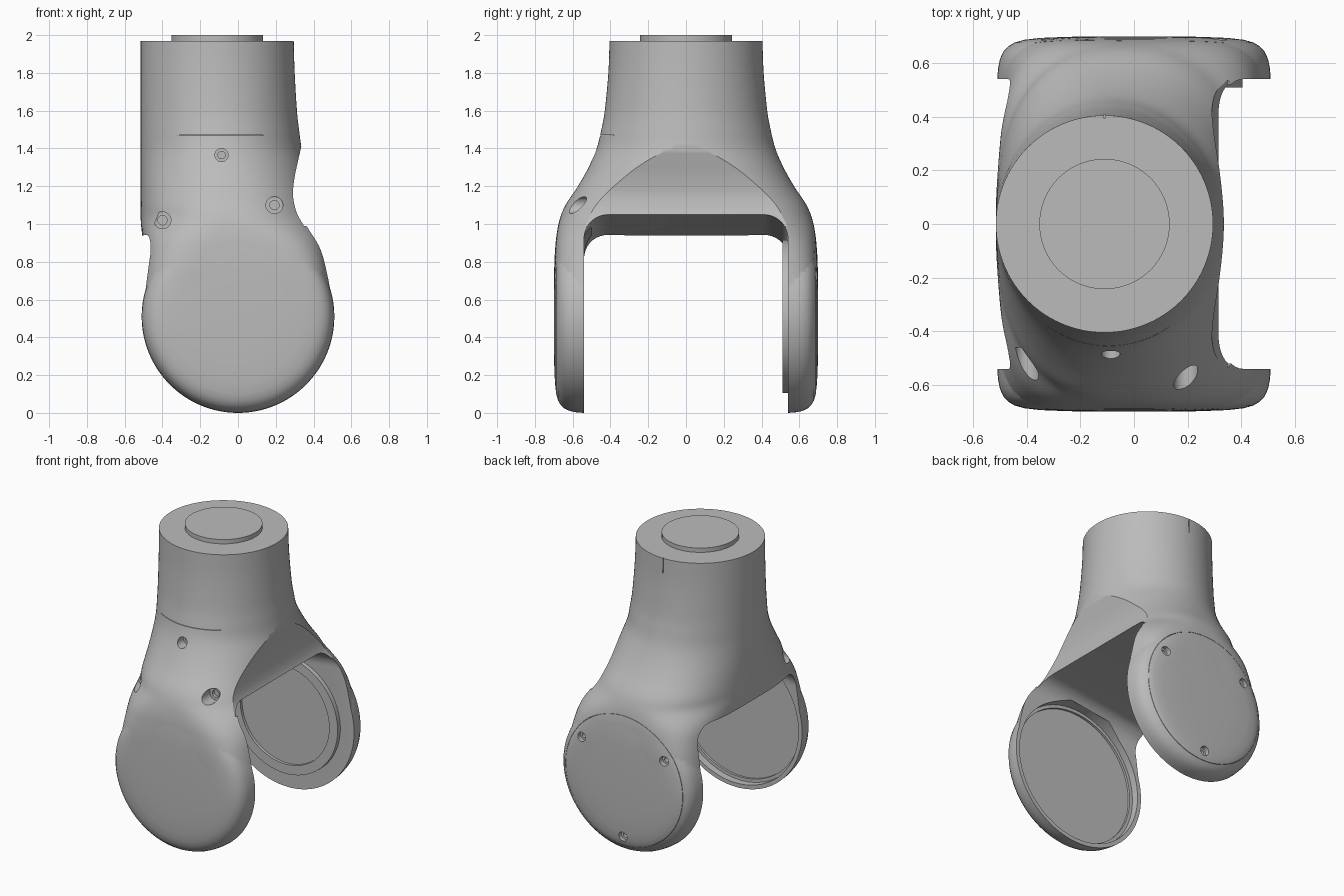
import bpy, bmesh
from math import sin, cos, pi, radians

cube = bpy.data.objects.get("Cube")
if cube:
    bpy.data.objects.remove(cube, do_unlink=True)

grey = bpy.data.materials.new("satin grey")
grey.use_nodes = True
colour = (0.5, 0.5, 0.5, 1)
grey.diffuse_color = colour
grey.node_tree.nodes["Principled BSDF"].inputs["Base Color"].default_value = colour

HUB_Z = 0.51      # height of the fork axis
NECK_X = -0.11    # offset of the neck axis
INNER_Y = 0.54    # inner face of each arm


def loft(name, rings, wrap=False):
    """Skin a list of equal rings; cap the ends or wrap round to the start."""
    bm = bmesh.new()
    loops = [[bm.verts.new(p) for p in ring] for ring in rings]
    count = len(loops[0])
    pairs = list(zip(loops, loops[1:]))
    if wrap:
        pairs.append((loops[-1], loops[0]))
    else:
        bm.faces.new(loops[0])
        bm.faces.new(loops[-1])
    for a, b in pairs:
        for i in range(count):
            j = (i + 1) % count
            bm.faces.new((a[i], a[j], b[j], b[i]))
    bmesh.ops.recalc_face_normals(bm, faces=bm.faces)
    mesh = bpy.data.meshes.new(name)
    bm.to_mesh(mesh)
    bm.free()
    mesh.materials.append(grey)
    obj = bpy.data.objects.new(name, mesh)
    bpy.context.collection.objects.link(obj)
    return obj


def turned(name, profile, x=0, z=HUB_Z, sides=128, wrap=False):
    """Turn a (radius, y) profile about an axis along y."""
    rings = [[(x + r * cos(2 * pi * i / sides), y, z + r * sin(2 * pi * i / sides))
              for i in range(sides)] for r, y in profile]
    return loft(name, rings, wrap)


def box(name, low, high):
    (x0, y0, z0), (x1, y1, z1) = low, high
    return loft(name, [[(x0, y0, z), (x1, y0, z), (x1, y1, z), (x0, y1, z)]
                       for z in (z0, z1)])


def combine(target, tool, operation="DIFFERENCE"):
    bpy.context.view_layer.objects.active = target
    mod = target.modifiers.new("combine", "BOOLEAN")
    mod.operation = operation
    mod.solver = "EXACT"
    mod.object = tool
    bpy.ops.object.modifier_apply(modifier=mod.name)
    bpy.data.objects.remove(tool, do_unlink=True)


def section(z, left, right, depth, power, sides=144):
    """Rounded cross-section of the body at one height."""
    mid, half = (left + right) / 2, (right - left) / 2
    ring = []
    for i in range(sides):
        c, s = cos(2 * pi * i / sides), sin(2 * pi * i / sides)
        r = (abs(c) ** power + abs(s) ** power) ** (-1 / power)
        ring.append((mid + half * r * c, depth * r * s, z))
    return ring


def smooth_keys(keys, steps=4):
    """Pass a smooth curve through the key points."""
    out = []
    for k in range(len(keys) - 1):
        p0, p1, p2, p3 = (keys[min(max(k + d, 0), len(keys) - 1)] for d in (-1, 0, 1, 2))
        for s in range(steps):
            t = s / steps
            out.append([b + t / 2 * (c - a + t * (2 * a - 5 * b + 4 * c - d
                                                  + t * (3 * (b - c) + d - a)))
                        for a, b, c, d in zip(p0, p1, p2, p3)])
    return out + [keys[-1]]


# Body: height, left, right, depth and squareness, from the fork up to the neck
body = loft("fork_body", [section(*key) for key in smooth_keys([
    (0.3, -0.44, 0.44, 0.685, 8),
    (0.4, -0.475, 0.475, 0.69, 8),
    (0.51, -0.5, 0.5, 0.695, 8),
    (0.63, -0.502, 0.502, 0.697, 7.4),
    (0.75, -0.495, 0.487, 0.697, 6.2),
    (0.85, -0.495, 0.476, 0.693, 4.9),
    (0.93, -0.506, 0.466, 0.687, 3.7),
    (1.02, -0.515, 0.45, 0.67, 2.6),
    (1.1, -0.515, 0.415, 0.638, 2.4),
    (1.2, -0.515, 0.385, 0.572, 2.25),
    (1.3, -0.515, 0.363, 0.516, 2.1),
    (1.4, -0.515, 0.337, 0.473, 2),
    (1.5, -0.515, 0.323, 0.448, 2),
    (1.6, -0.515, 0.312, 0.43, 2),
    (1.8, -0.515, 0.3, 0.411, 2),
    (1.97, -0.515, 0.295, 0.405, 2),
])])

# Round, slightly domed ends of the two arms
dome = [(0.15, 0.7), (0.25, 0.698), (0.35, 0.694), (0.41, 0.687), (0.445, 0.677),
        (0.47, 0.662), (0.488, 0.642), (0.5, 0.615), (0.507, 0.58), (0.51, 0.54), (0.51, 0.5)]
for side in (-1, 1):
    combine(body, turned("arm_end", [(r, side * y) for r, y in dome]), "UNION")

# Slot between the arms, with a sloped roof and rounded corners
fillet = 0.13
slot = []
for x, roof in [(-0.8, 0.9), (-0.5, 0.94), (0.315, 1.05), (0.7, 1.06)]:
    ring = [(x, INNER_Y, -0.2)]
    for side, angles in ((1, range(0, 91, 10)), (-1, range(90, -1, -10))):
        for a in angles:
            ring.append((x, side * (INNER_Y - fillet + fillet * cos(radians(a))),
                         roof - fillet + fillet * sin(radians(a))))
    ring.append((x, -INNER_Y, -0.2))
    slot.append(ring)
combine(body, loft("slot", slot))

# Concave relief above the slot on one side
curve = smooth_keys([(0.35, 0.99), (0.315, 1.05), (0.297, 1.11), (0.291, 1.17),
                     (0.3, 1.25), (0.317, 1.33), (0.335, 1.41), (0.347, 1.465)])
outline = curve + [(0.7, 1.48), (0.7, 0.98)]
combine(body, loft("relief", [[(x, y, z) for x, z in outline] for y in (-INNER_Y, INNER_Y)]))

# Stepped cup inside the front arm
combine(body, turned("cup", [(0.482, -0.5), (0.482, -0.59), (0.46, -0.59), (0.46, -0.605)]))

# Counterbored screw holes on the front
for x, z, r, floor in [(-0.087, 1.365, 0.035, -0.425), (-0.4, 1.02, 0.045, -0.46),
                       (0.193, 1.1, 0.045, -0.52)]:
    combine(body, turned("hole", [(r, -0.9), (r, floor), (r * 0.55, floor),
                                  (r * 0.55, floor + 0.02)], x, z, 24))

# Cover seam and three screw holes on the back
combine(body, turned("seam", [(0.447, 0.665), (0.449, 0.665), (0.449, 0.8), (0.447, 0.8)],
                     wrap=True))
for angle in (35, 145, 270):
    a = radians(angle)
    combine(body, turned("hole", [(0.032, 0.8), (0.032, 0.66), (0.017, 0.66), (0.017, 0.63)],
                         0.385 * cos(a), HUB_Z + 0.385 * sin(a), 24))

# Thin seam across the front and alignment slit at the back of the neck
combine(body, box("front_seam", (-0.32, -0.6, 1.468), (0.16, -0.38, 1.471)))
combine(body, box("neck_slit", (NECK_X - 0.003, 0.395, 1.87), (NECK_X + 0.003, 0.5, 2.1)))

# Raised bearing plate with a shallow recess on the inside of the back arm
plate = turned("bearing_plate", [(0.405, 0.56), (0.405, 0.51), (0.34, 0.51), (0.34, 0.53)])

# Low round boss on top of the neck
boss = loft("neck_boss", [[(NECK_X + 0.243 * cos(2 * pi * i / 96), 0.243 * sin(2 * pi * i / 96), z)
                           for i in range(96)] for z in (1.96, 2)])

for obj in (body, plate, boss):
    bpy.ops.object.select_all(action="DESELECT")
    obj.select_set(True)
    bpy.context.view_layer.objects.active = obj
    bpy.ops.object.shade_smooth_by_angle(angle=radians(30))
